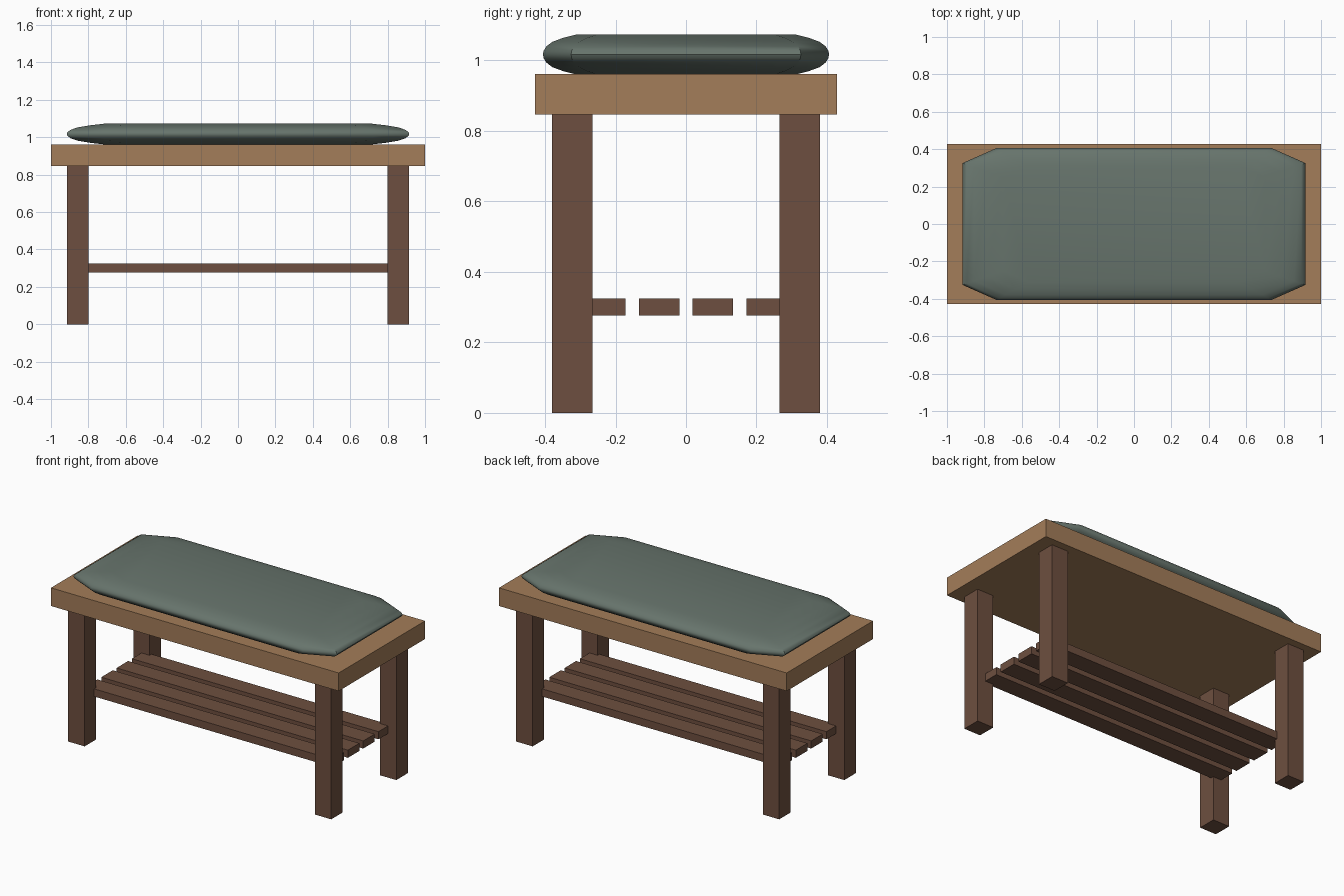
import bpy, bmesh, math

cube = bpy.data.objects.get("Cube")
if cube:
    bpy.data.objects.remove(cube, do_unlink=True)


def material(name, rgb):
    m = bpy.data.materials.new(name)
    m.use_nodes = True
    m.diffuse_color = (*rgb, 1)
    m.node_tree.nodes["Principled BSDF"].inputs["Base Color"].default_value = (*rgb, 1)
    return m


light_wood = material("light_wood", (0.37, 0.205, 0.10))
dark_wood = material("dark_wood", (0.155, 0.078, 0.05))
fabric = material("green_fabric", (0.135, 0.175, 0.15))


def add_object(name, bm, mat):
    bmesh.ops.recalc_face_normals(bm, faces=bm.faces)
    mesh = bpy.data.meshes.new(name)
    bm.to_mesh(mesh)
    bm.free()
    mesh.materials.append(mat)
    obj = bpy.data.objects.new(name, mesh)
    bpy.context.collection.objects.link(obj)
    return obj


def box(name, center, size, mat):
    bm = bmesh.new()
    bmesh.ops.create_cube(bm, size=1)
    bmesh.ops.scale(bm, vec=size, verts=bm.verts)
    bmesh.ops.translate(bm, vec=center, verts=bm.verts)
    return add_object(name, bm, mat)


# Bench top and four legs
box("bench_top", (0, 0, 0.904), (2, 0.857, 0.114), light_wood)
for side, sx in (("left", 1), ("right", -1)):
    for end, sy in (("front", -1), ("back", 1)):
        box(f"{end}_{side}_leg", (sx * 0.857, sy * 0.323, 0.424),
            (0.114, 0.114, 0.848), dark_wood)

# Shelf slats, running between the leg centres
for i in range(4):
    box(f"shelf_slat_{i + 1}", (0, (i - 1.5) * 0.152, 0.301),
        (1.714, 0.114, 0.048), dark_wood)


# Cushion: stacked eight-sided rings, widest at mid height
def ring(bm, t, z):
    def mix(inner, outer):
        return inner + (outer - inner) * t
    end_x, end_y = mix(0.70, 0.916), mix(0.25, 0.326)
    side_x, side_y = mix(0.56, 0.735), mix(0.31, 0.406)
    quarter = [(end_x, end_y), (side_x, side_y)]
    points = quarter + [(-x, y) for x, y in reversed(quarter)]
    points += [(-x, -y) for x, y in points]
    return [bm.verts.new((x, y, z)) for x, y in points]


bm = bmesh.new()
half = [(0, 1), (0.4, 0.83), (0.72, 0.63), (0.9, 0.4), (0.98, 0.18), (1, 0)]
profile = half + [(t, -h) for t, h in reversed(half[:-1])]
rings = [ring(bm, t, 1.017 + 0.057 * h) for t, h in profile]
for low, high in zip(rings, rings[1:]):
    for i in range(len(low)):
        j = (i + 1) % len(low)
        bm.faces.new((low[i], low[j], high[j], high[i]))
bm.faces.new(rings[0])
bm.faces.new(rings[-1])
cushion = add_object("cushion", bm, fabric)
bpy.ops.object.select_all(action="DESELECT")
cushion.select_set(True)
bpy.context.view_layer.objects.active = cushion
bpy.ops.object.shade_smooth_by_angle(angle=math.radians(40))
